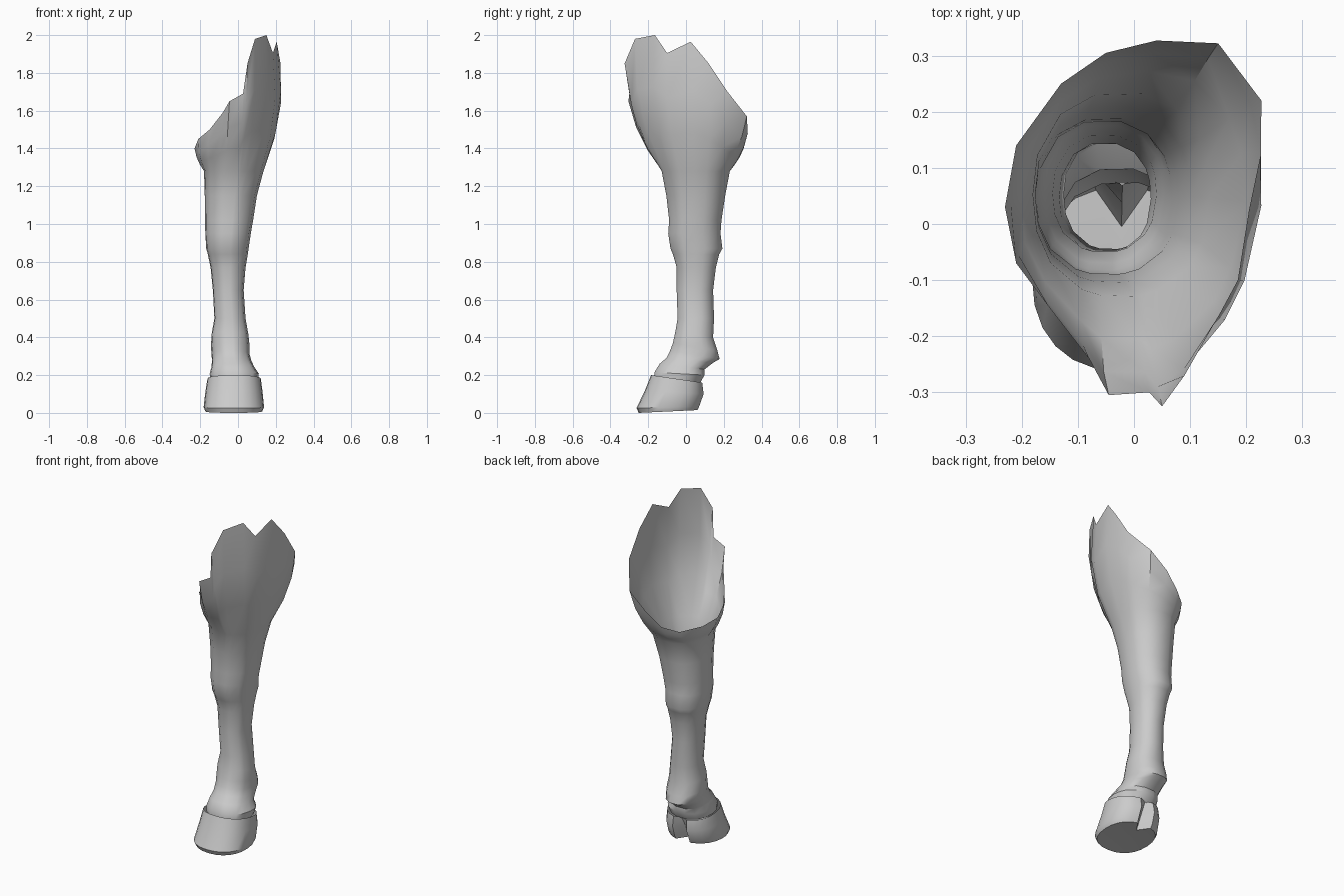
import bpy
import math
from mathutils import Vector


def sgn_pow(v, p):
    return math.copysign(abs(v) ** p, v)


def ring(spec, angles, cleft=0.0, power=0.88):
    """Tilted rounded section: z front, z back, x min, x max, y front, y back."""
    zf, zb, x0, x1, yf, yb = spec
    pts = []
    for a in angles:
        x = (x0 + x1) / 2 + (x1 - x0) / 2 * sgn_pow(math.cos(a), power)
        y = (yf + yb) / 2 + (yb - yf) / 2 * sgn_pow(math.sin(a), power)
        z = zf + (zb - zf) * (y - yf) / (yb - yf)
        if math.sin(a) > 0.99:
            y -= cleft
        pts.append(Vector((x, y, z)))
    return pts


def loft(name, rings, sole=None):
    n = len(rings[0])
    verts = [p for r in rings for p in r]
    faces = []
    for i in range(len(rings) - 1):
        for j in range(n):
            k = (j + 1) % n
            faces.append((i * n + j, i * n + k, (i + 1) * n + k, (i + 1) * n + j))
    if sole:
        verts.append(Vector(sole))
        faces += [((j + 1) % n, j, len(verts) - 1) for j in range(n)]
    me = bpy.data.meshes.new(name)
    me.from_pydata(verts, [], faces)
    ob = bpy.data.objects.new(name, me)
    bpy.context.collection.objects.link(ob)
    bpy.ops.object.select_all(action='DESELECT')
    ob.select_set(True)
    bpy.context.view_layer.objects.active = ob
    bpy.ops.object.shade_smooth_by_angle(angle=math.radians(35))
    return ob


# Ragged open rim at the shoulder, counter-clockwise from the outer side
rim = [Vector(p) for p in (
    (0.205, 0.025, 1.965), (0.225, 0.12, 1.85), (0.227, 0.22, 1.70),
    (0.15, 0.322, 1.57), (0.04, 0.327, 1.48), (-0.05, 0.305, 1.40),
    (-0.13, 0.25, 1.37), (-0.21, 0.14, 1.385), (-0.23, 0.03, 1.40),
    (-0.21, -0.07, 1.45), (-0.15, -0.15, 1.50), (-0.08, -0.24, 1.59),
    (-0.045, -0.305, 1.65), (0.027, -0.30, 1.69), (0.05, -0.325, 1.85),
    (0.09, -0.27, 1.98), (0.15, -0.165, 2.0), (0.185, -0.10, 1.905))]
angles = [math.atan2((p.y - 0.03) / 0.32, p.x / 0.22) for p in rim]

# Pastern, fetlock, cannon, knee and forearm sections
sections = [
    (0.185, 0.155, -0.145, 0.105, -0.17, 0.075),
    (0.215, 0.20, -0.15, 0.11, -0.168, 0.10),
    (0.26, 0.23, -0.14, 0.085, -0.14, 0.10),
    (0.29, 0.265, -0.138, 0.07, -0.105, 0.145),
    (0.33, 0.285, -0.14, 0.062, -0.085, 0.18),
    (0.37, 0.33, -0.143, 0.062, -0.07, 0.168),
    (0.43, 0.40, -0.14, 0.055, -0.057, 0.145),
    (0.50, 0.50, -0.125, 0.04, -0.045, 0.15),
    (0.65, 0.65, -0.133, 0.03, -0.05, 0.145),
    (0.77, 0.77, -0.145, 0.04, -0.05, 0.16),
    (0.84, 0.84, -0.16, 0.052, -0.07, 0.178),
    (0.87, 0.87, -0.168, 0.056, -0.083, 0.195),
    (0.95, 0.95, -0.173, 0.068, -0.095, 0.185),
    (1.02, 1.02, -0.175, 0.08, -0.09, 0.19),
    (1.15, 1.15, -0.176, 0.10, -0.105, 0.21),
    (1.28, 1.28, -0.18, 0.135, -0.13, 0.235)]
leg = [ring(s, angles) for s in sections]

# Upper leg flares from the forearm to the rim, bulging where it is tall
base = leg[-1]
for t in (0.3, 0.62):
    row = []
    for b, r in zip(base, rim):
        out = Vector((r.x, r.y - 0.03, 0)).normalized()
        row.append(b.lerp(r, t) + out * (r.z - b.z) * 0.075 * 4 * t * (1 - t))
    leg.append(row)
leg.append(rim)
loft("leg", leg)

# Hoof with a split heel
hoof_angles = [math.tau * j / 24 for j in range(24)]
hoof_sections = [
    (0.0, 0.015, -0.172, 0.128, -0.25, 0.065),
    (0.025, 0.035, -0.182, 0.138, -0.262, 0.075),
    (0.12, 0.10, -0.173, 0.13, -0.217, 0.098),
    (0.20, 0.16, -0.162, 0.121, -0.185, 0.09)]
hoof = [ring(s, hoof_angles, c) for s, c in zip(hoof_sections, (0.07, 0.07, 0.06, 0.02))]
loft("hoof", hoof, sole=(-0.022, -0.09, 0.015))
